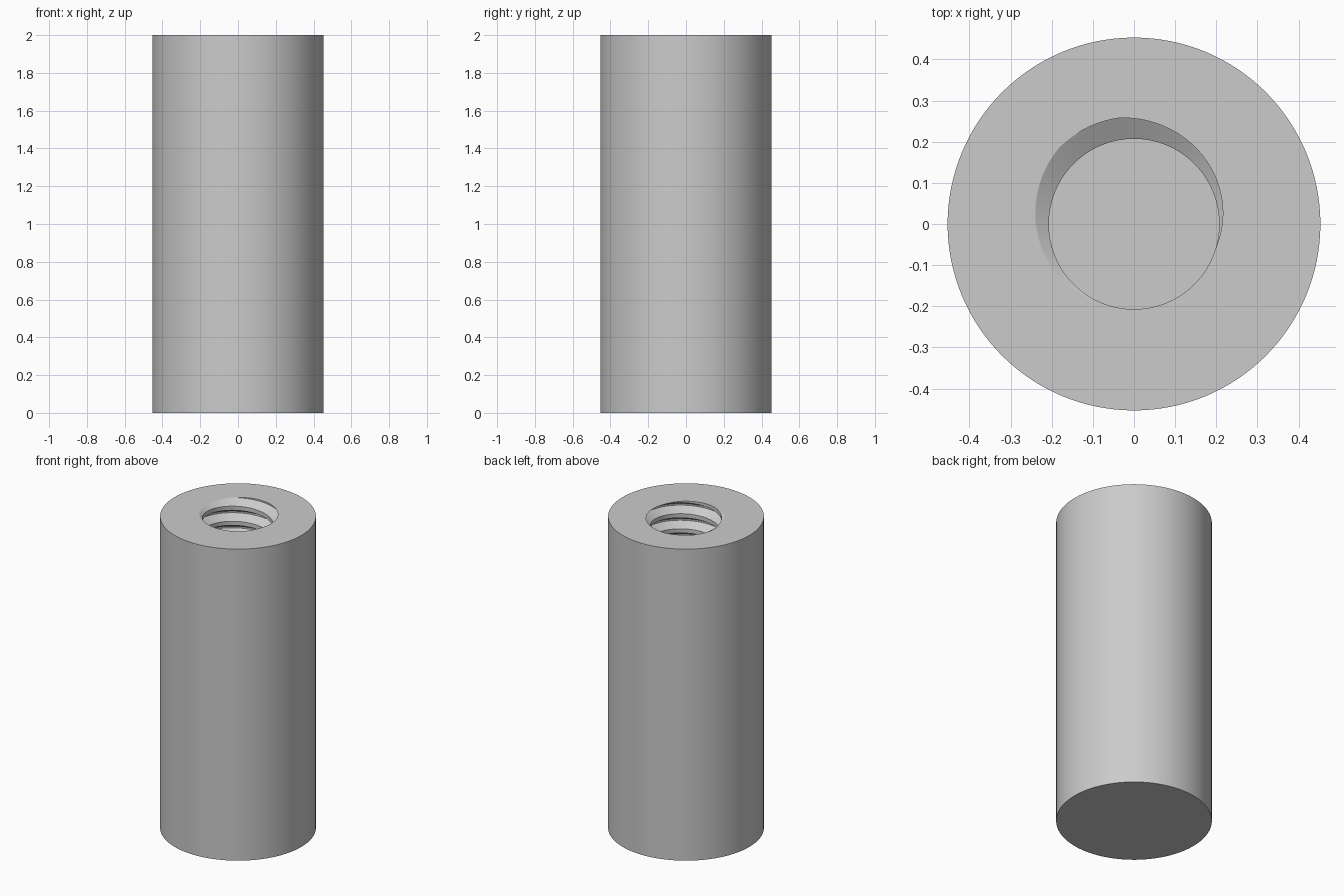
import bpy
import bmesh
import math

cube = bpy.data.objects.get("Cube")
if cube:
    bpy.data.objects.remove(cube, do_unlink=True)

HEIGHT, OUTER = 2.0, 0.453
MINOR, MAJOR = 0.207, 0.26
PITCH, FLOOR = 0.097, 1.0
SEGMENTS = 128
PHASE = math.radians(116)      # angle where the groove centre meets the rim

# Thread groove profile over one turn: (fraction of pitch, radius)
PROFILE = [(-0.365, MINOR), (-0.05, MAJOR), (0.05, MAJOR), (0.365, MINOR)]


def wall_radius(offset):
    """Hole radius at a height offset (in pitches) from a groove centre."""
    u = abs((offset + 0.5) % 1 - 0.5)
    t = (0.365 - u) / 0.315
    return MINOR + (MAJOR - MINOR) * min(max(t, 0), 1)


def ring_point(bm, radius, angle, z):
    return bm.verts.new((radius * math.cos(angle), radius * math.sin(angle), z))


bm = bmesh.new()
turns = int((HEIGHT - FLOOR) / PITCH) + 3
levels = [k + f for k in range(-turns, 3) for f, _ in PROFILE]

# Each column runs up the threaded wall, across the rim and down the outside
columns = []
for i in range(SEGMENTS + 1):
    angle = 2 * math.pi * i / SEGMENTS
    centre = HEIGHT + PITCH * (angle - PHASE) / (2 * math.pi)
    column = [bm.verts.new((0, 0, FLOOR))]
    for level in levels:
        z = min(max(centre + level * PITCH, FLOOR), HEIGHT)
        column.append(ring_point(bm, wall_radius((z - centre) / PITCH), angle, z))
    column.append(ring_point(bm, OUTER, angle, HEIGHT))
    column.append(ring_point(bm, OUTER, angle, 0))
    columns.append(column)

for a, b in zip(columns, columns[1:]):
    for j in range(len(a) - 1):
        bm.faces.new((a[j], b[j], b[j + 1], a[j + 1]))

bmesh.ops.remove_doubles(bm, verts=bm.verts, dist=0.00002)

# Closed underside
base_edges = [e for e in bm.edges if e.is_boundary and all(v.co.z < 0.001 for v in e.verts)]
bmesh.ops.contextual_create(bm, geom=base_edges)
bmesh.ops.recalc_face_normals(bm, faces=bm.faces)

mesh = bpy.data.meshes.new("threaded_sleeve")
bm.to_mesh(mesh)
bm.free()
sleeve = bpy.data.objects.new("threaded_sleeve", mesh)
bpy.context.collection.objects.link(sleeve)

# Plain grey metal
grey = bpy.data.materials.new("light_grey")
grey.use_nodes = True
color = (0.6, 0.6, 0.6, 1)
grey.diffuse_color = color
grey.node_tree.nodes["Principled BSDF"].inputs["Base Color"].default_value = color
mesh.materials.append(grey)

bpy.ops.object.select_all(action="DESELECT")
sleeve.select_set(True)
bpy.context.view_layer.objects.active = sleeve
bpy.ops.object.shade_smooth_by_angle(angle=math.radians(30))
